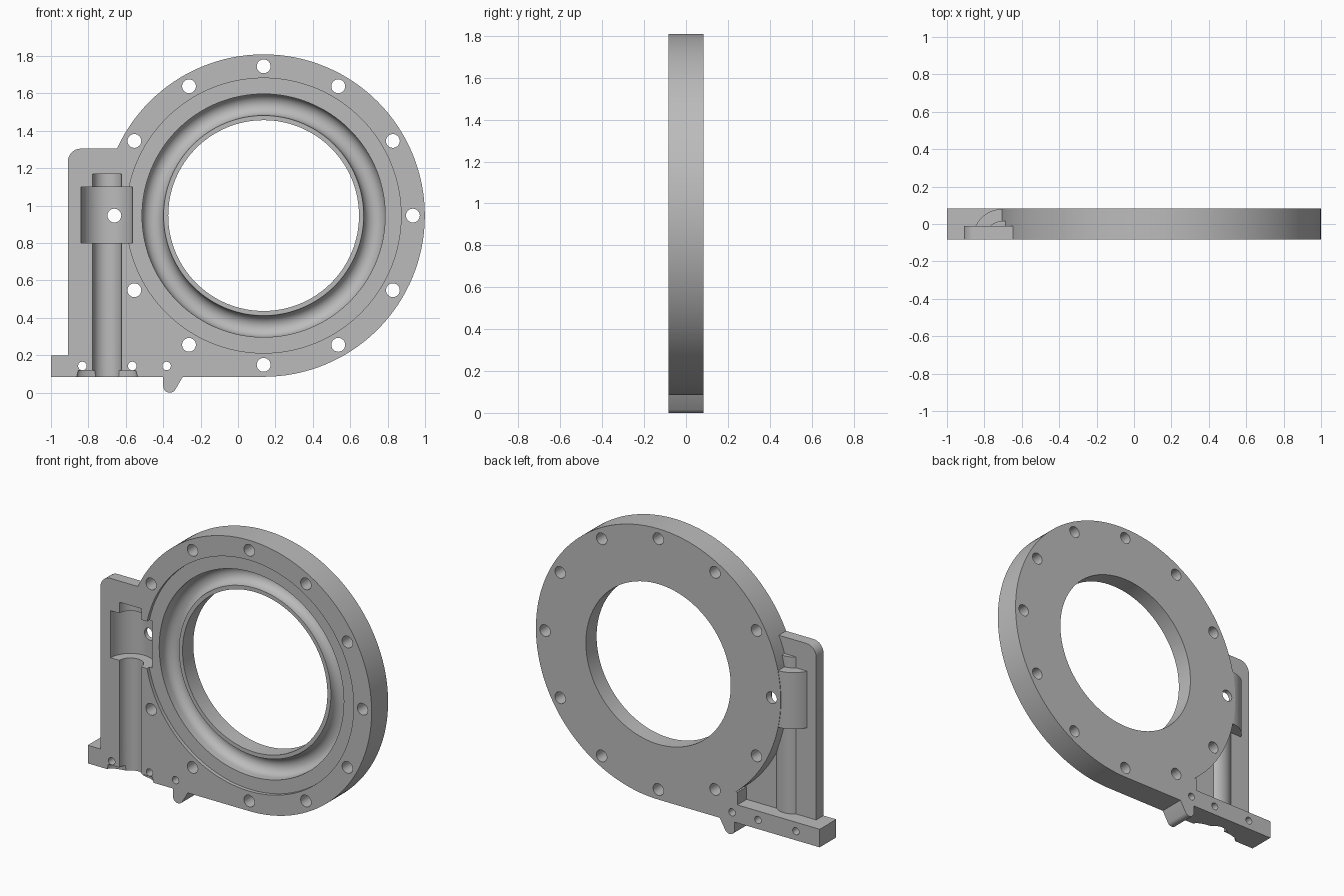
import bpy, bmesh, math
from mathutils import Matrix, Vector

if "Cube" in bpy.data.objects:
    bpy.data.objects.remove(bpy.data.objects["Cube"])

D = 0.083                    # half depth of the casting
CX, CZ, R = 0.137, 0.947, 0.862   # ring centre and outer radius
SX = -0.70                   # shaft axis

grey = bpy.data.materials.new("cast grey")
grey.use_nodes = True
colour = (0.5, 0.5, 0.5, 1)
grey.diffuse_color = colour
grey.node_tree.nodes["Principled BSDF"].inputs["Base Color"].default_value = colour


def finish(bm, name):
    bmesh.ops.recalc_face_normals(bm, faces=bm.faces)
    mesh = bpy.data.meshes.new(name)
    bm.to_mesh(mesh)
    bm.free()
    mesh.materials.append(grey)
    ob = bpy.data.objects.new(name, mesh)
    bpy.context.collection.objects.link(ob)
    return ob


def prism(name, outline, y0, y1):
    """Extrude an x-z outline along y."""
    bm = bmesh.new()
    face = bm.faces.new([bm.verts.new((x, y0, z)) for x, z in outline])
    ext = bmesh.ops.extrude_face_region(bm, geom=[face])["geom"]
    verts = [g for g in ext if isinstance(g, bmesh.types.BMVert)]
    bmesh.ops.translate(bm, vec=(0, y1 - y0, 0), verts=verts)
    return finish(bm, name)


def box(name, x0, x1, z0, z1, y0=-D, y1=D):
    return prism(name, [(x0, z0), (x1, z0), (x1, z1), (x0, z1)], y0, y1)


def lathe(name, profile, centre, axis="Z", steps=96, squash=1):
    """Spin a (radius, height) profile that starts and ends on the axis."""
    bm = bmesh.new()
    n = len(profile)
    rings = []
    for r, h in profile:
        if r == 0:
            rings.append([bm.verts.new((0, 0, h))] * steps)
        else:
            angles = [math.tau * i / steps for i in range(steps)]
            rings.append([bm.verts.new((r * math.cos(a), squash * r * math.sin(a), h)) for a in angles])
    for k in range(n - 1):
        a, b = rings[k], rings[k + 1]
        for i in range(steps):
            j = (i + 1) % steps
            bm.faces.new(list(dict.fromkeys([a[i], a[j], b[j], b[i]])))
    turn = Matrix.Rotation(-math.pi / 2, 4, "X") if axis == "Y" else Matrix()
    bm.transform(Matrix.Translation(Vector(centre)) @ turn)
    return finish(bm, name)


def drill(x, z, r, depth=0.2):
    return lathe("drill", [(0, -depth), (r, -depth), (r, depth), (0, depth)], (x, 0, z), "Y", 24)


def combine(target, other, operation):
    mod = target.modifiers.new(operation.lower(), "BOOLEAN")
    mod.operation, mod.object, mod.solver = operation, other, "EXACT"
    bpy.context.view_layer.objects.active = target
    bpy.ops.object.modifier_apply(modifier=mod.name)
    bpy.data.objects.remove(other)


def arc(cx, cy, r, a0, a1, n):
    angles = [math.radians(a0 + (a1 - a0) * i / n) for i in range(n + 1)]
    return [(cx + r * math.cos(a), cy + r * math.sin(a)) for a in angles]


# Round ring body
housing = lathe("gear_housing", [(0, -D), (R, -D), (R, D), (0, D)], (CX, 0, CZ), "Y", 128)

# Side plate with one rounded corner, base bar, corner fill and peg
base = CZ - R
plate = [(-0.91, base), (-0.4, base), (-0.4, 1.305)] + arc(-0.84, 1.235, 0.07, 90, 180, 8)
peg = [(-0.4, base + 0.05), (-0.4, 0.04)] + arc(-0.365, 0.035, 0.035, 190, 325, 8) + [(-0.295, base), (-0.295, base + 0.05)]
for part in (prism("side_plate", plate, -D, -0.01),
             box("base_bar", -1, -0.4, base, 0.2),
             box("corner_fill", -0.42, CX, base, 0.28),
             prism("peg", peg, -D, D)):
    combine(housing, part, "UNION")

# Half-round shaft cover bulging from the back of the plate
cover = lathe("shaft_cover", [(0, 0.15), (0.1, 0.15), (0.1, 0.77), (0.164, 0.77), (0.164, 1.13),
                              (0.1, 1.13), (0.1, 1.2), (0, 1.2)], (SX, -D, 0))
combine(cover, box("front_trim", -1, 0, 0, 2, -1, -0.05), "DIFFERENCE")
combine(housing, cover, "UNION")

# Stepped bore with a rounded gear channel
bore = [(0, -0.2), (0.735, -0.2), (0.735, -0.06), (0.65, -0.06)]
bore += arc(0.593, -0.02, 0.057, 0, 180, 16)
bore += [(0.535, -0.025), (0.51, -0.025), (0.51, 0.2), (0, 0.2)]
combine(housing, lathe("bore", bore, (CX, 0, CZ), "Y", 128), "DIFFERENCE")

# Shaft channel with a wider collar pocket, and its flared mouth
shaft = [(0, 0), (0.077, 0), (0.077, 0.8), (0.139, 0.8), (0.139, 1.1),
         (0.077, 1.1), (0.077, 1.17), (0, 1.17)]
combine(housing, lathe("shaft_channel", shaft, (SX, -D, 0), steps=64), "DIFFERENCE")
mouth = [(0, 0.05), (0.172, 0.05), (0.155, 0.118), (0, 0.118)]
combine(housing, lathe("mouth", mouth, (SX, -D, 0), steps=64, squash=0.3), "DIFFERENCE")

# Bolt holes around the ring and along the base
for i in range(12):
    a = math.tau * i / 12
    combine(housing, drill(CX + 0.798 * math.cos(a), CZ + 0.798 * math.sin(a), 0.037), "DIFFERENCE")
for x in (-0.832, -0.565, -0.382):
    combine(housing, drill(x, 0.143, 0.023), "DIFFERENCE")

# Smooth round walls, crisp edges
bpy.ops.object.select_all(action="DESELECT")
housing.select_set(True)
bpy.context.view_layer.objects.active = housing
bpy.ops.object.shade_smooth_by_angle(angle=math.radians(30))
